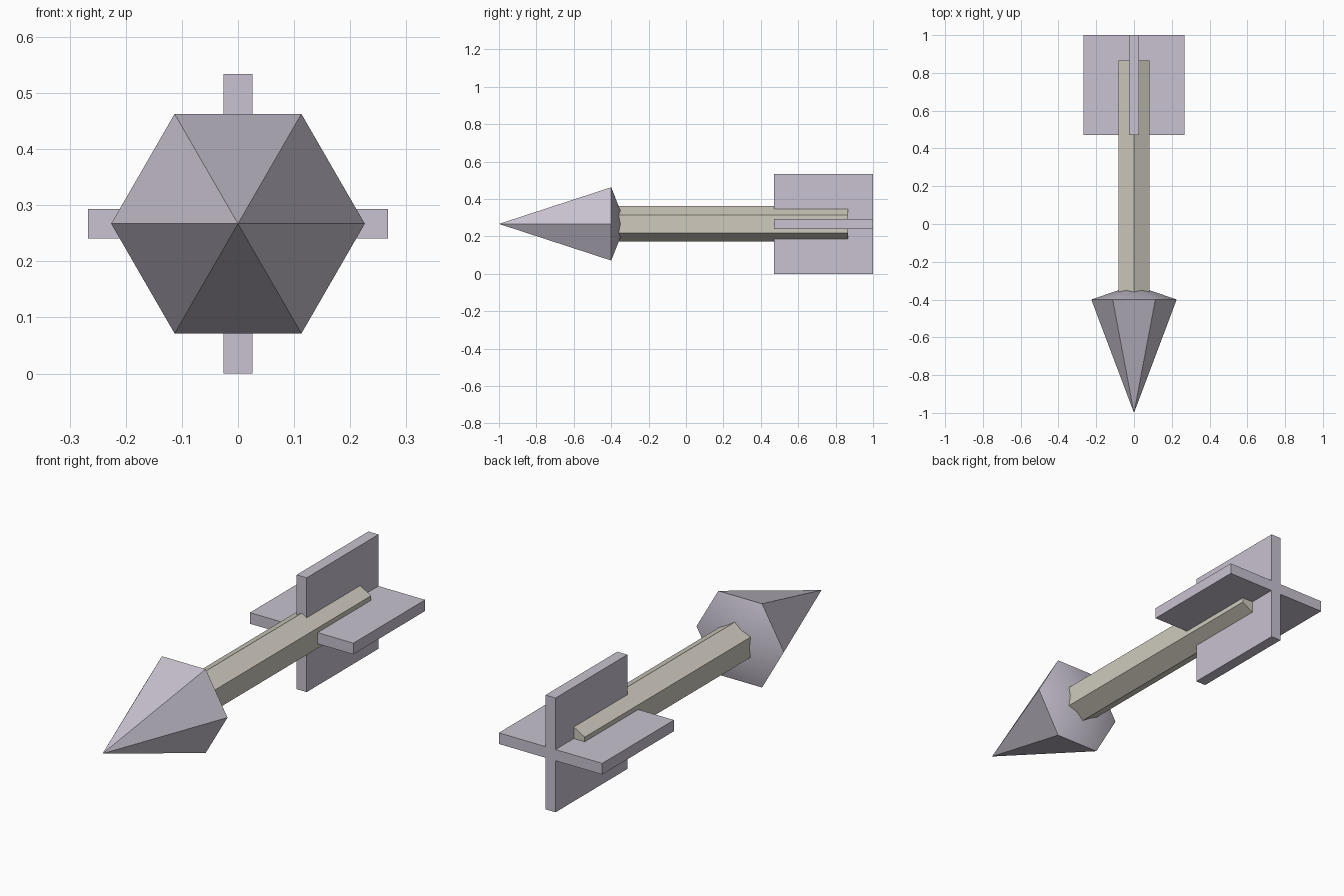
import bpy
import bmesh
from math import sin, cos, pi, radians

if "Cube" in bpy.data.objects:
    bpy.data.objects.remove(bpy.data.objects["Cube"], do_unlink=True)

AXIS_Z = 0.267


def material(name, rgb):
    mat = bpy.data.materials.new(name)
    mat.use_nodes = True
    mat.diffuse_color = (*rgb, 1)
    mat.node_tree.nodes["Principled BSDF"].inputs["Base Color"].default_value = (*rgb, 1)
    return mat


def finish(name, bm, mat):
    bmesh.ops.recalc_face_normals(bm, faces=bm.faces)
    mesh = bpy.data.meshes.new(name)
    bm.to_mesh(mesh)
    bm.free()
    mesh.materials.append(mat)
    obj = bpy.data.objects.new(name, mesh)
    obj.location.z = AXIS_Z
    bpy.context.collection.objects.link(obj)
    return obj


def hexagon(radius, turn=0):
    return [(radius * cos(i * pi / 3 + turn), radius * sin(i * pi / 3 + turn)) for i in range(6)]


def prism(name, profile, y0, y1, mat):
    bm = bmesh.new()
    face = bm.faces.new([bm.verts.new((x, y0, z)) for x, z in profile])
    grown = bmesh.ops.extrude_face_region(bm, geom=[face], use_keep_orig=True)
    verts = [v for v in grown["geom"] if isinstance(v, bmesh.types.BMVert)]
    bmesh.ops.translate(bm, verts=verts, vec=(0, y1 - y0, 0))
    return finish(name, bm, mat)


metal = material("pale violet grey", (0.58, 0.54, 0.63))
wood = material("pale tan", (0.62, 0.59, 0.51))

# Arrowhead: long front point and shallow back point on one hexagon ring
bm = bmesh.new()
ring = [bm.verts.new((x, -0.4, z)) for x, z in hexagon(0.226)]
for tip_y in (-1.0, -0.322):
    tip = bm.verts.new((0, tip_y, 0))
    for i in range(6):
        bm.faces.new((ring[i], ring[(i + 1) % 6], tip))
head = finish("arrowhead", bm, metal)
bpy.ops.object.select_all(action="DESELECT")
head.select_set(True)
bpy.context.view_layer.objects.active = head
bpy.ops.object.shade_smooth_by_angle(angle=radians(30))

# Shaft: hexagonal rod with an edge on top
prism("shaft", hexagon(0.095, pi / 6), -0.45, 0.865, wood)

# Tail fins: one cross-shaped profile, a quarter repeated four times
t, w = 0.026, 0.267
cross = []
quarter = [(w, -t), (w, t), (t, t)]
for _ in range(4):
    cross += quarter
    quarter = [(-z, x) for x, z in quarter]
prism("tail_fins", cross, 0.47, 1.0, metal)
